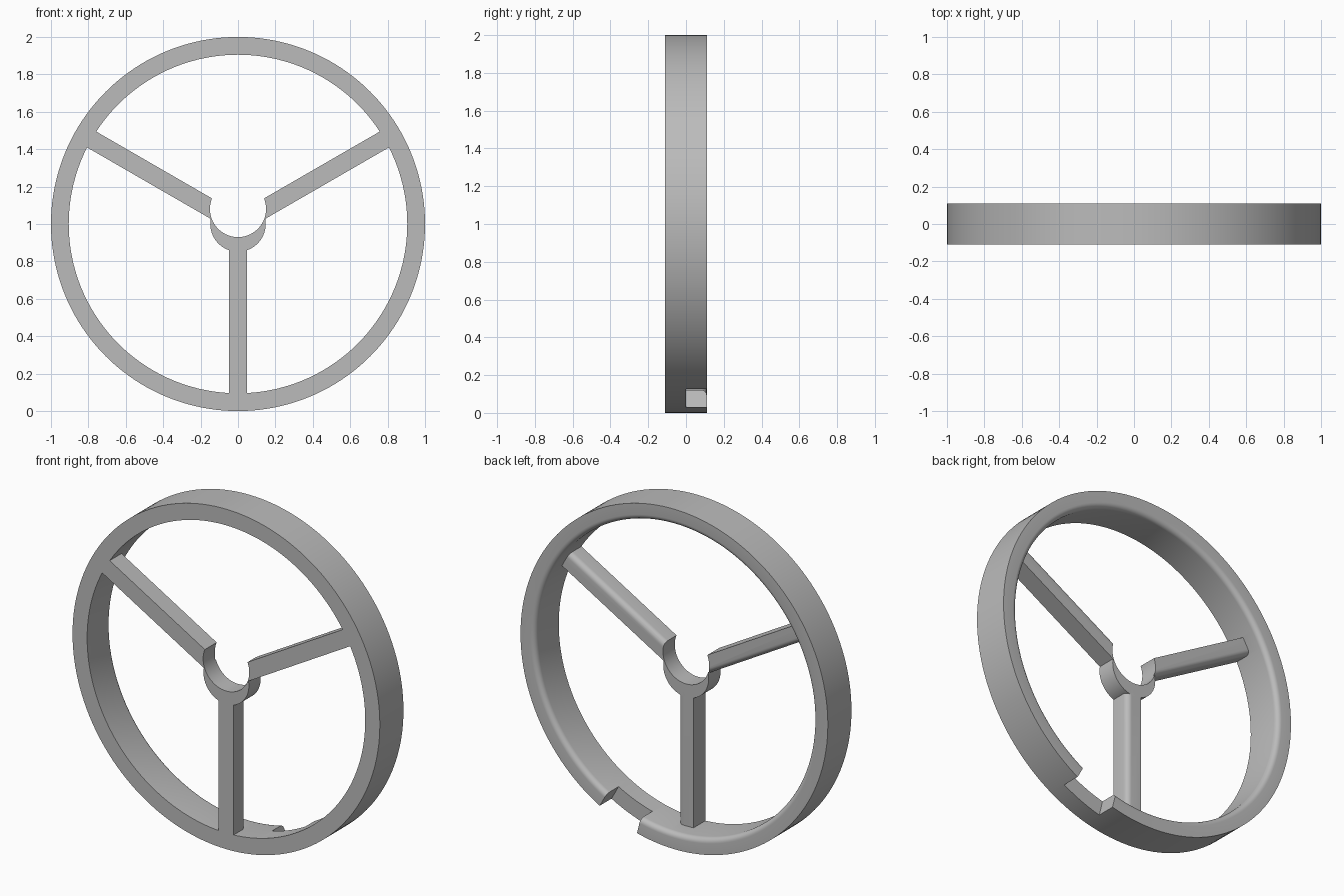
import bpy, bmesh
from math import sin, cos, pi, radians
from mathutils import Matrix, Vector

cube = bpy.data.objects.get("Cube")
if cube:
    bpy.data.objects.remove(cube, do_unlink=True)

FRONT, MID, BACK = -0.11, 0.0, 0.11
CENTRE = Vector((0, 0, 1))

grey = bpy.data.materials.new("plain grey")
grey.use_nodes = True
grey.diffuse_color = (0.5, 0.5, 0.5, 1)
grey.node_tree.nodes["Principled BSDF"].inputs["Base Color"].default_value = (0.5, 0.5, 0.5, 1)


def finish(name, bm):
    bmesh.ops.recalc_face_normals(bm, faces=bm.faces)
    mesh = bpy.data.meshes.new(name)
    bm.to_mesh(mesh)
    bm.free()
    mesh.materials.append(grey)
    obj = bpy.data.objects.new(name, mesh)
    bpy.context.collection.objects.link(obj)
    return obj


def fillet(cx, cy, r, start, steps=6):
    """Quarter-circle points, counter-clockwise from the start angle."""
    return [(cx + r * cos(start + pi / 2 * i / steps),
             cy + r * sin(start + pi / 2 * i / steps)) for i in range(steps + 1)]


def prism(name, points, offset, matrix):
    """Extrude a closed outline along an offset."""
    bm = bmesh.new()
    face = bm.faces.new([bm.verts.new(p) for p in points])
    out = bmesh.ops.extrude_face_region(bm, geom=[face])
    moved = [v for v in out["geom"] if isinstance(v, bmesh.types.BMVert)]
    bmesh.ops.translate(bm, verts=moved, vec=offset)
    bm.transform(matrix)
    return finish(name, bm)


def disc(name, radius, z, front, back, sides=96):
    points = [(radius * cos(2 * pi * i / sides), front, radius * sin(2 * pi * i / sides))
              for i in range(sides)]
    return prism(name, points, (0, back - front, 0), Matrix.Translation((0, 0, z)))


def combine(target, tool, operation):
    """Apply a boolean and discard the tool."""
    mod = target.modifiers.new("shape", "BOOLEAN")
    mod.operation, mod.object, mod.solver = operation, tool, "EXACT"
    graph = bpy.context.evaluated_depsgraph_get()
    mesh = bpy.data.meshes.new_from_object(target.evaluated_get(graph))
    target.modifiers.clear()
    target.data = mesh
    bpy.data.objects.remove(tool, do_unlink=True)


# Rim: turned profile with a rounded inner back edge
INNER, ROUND, SEGMENTS = 0.905, 0.03, 160
profile = [(INNER, FRONT), (1, FRONT), (1, BACK)]
profile += fillet(INNER + ROUND, BACK - ROUND, ROUND, pi / 2)
bm = bmesh.new()
rings = []
for i in range(SEGMENTS):
    a = 2 * pi * i / SEGMENTS
    rings.append([bm.verts.new((r * cos(a), y, 1 + r * sin(a))) for r, y in profile])
for i in range(SEGMENTS):
    a, b = rings[i], rings[(i + 1) % SEGMENTS]
    for j in range(len(profile)):
        k = (j + 1) % len(profile)
        bm.faces.new((a[j], a[k], b[k], b[j]))
wheel = finish("spoked_wheel", bm)

# Notch in the back half of the rim, left of the lower spoke
notch = [(r * sin(radians(t)), MID, -r * cos(radians(t)))
         for r, t in ((0.8, 14), (1.1, 14), (1.1, 29), (0.8, 29))]
combine(wheel, prism("notch", notch, (0, 0.2, 0), Matrix.Translation(CENTRE)), "DIFFERENCE")

# Hub with three spokes, each rounded along one back edge
hub = disc("hub", 0.148, 1, FRONT, MID)
HALF = 0.049
section = [(HALF, FRONT)] + fillet(HALF - ROUND, MID - ROUND, ROUND, 0)
section += [(-HALF, MID), (-HALF, FRONT)]
for angle in (30, 150, 270):
    spin = Matrix.Translation(CENTRE) @ Matrix.Rotation(-radians(angle), 4, "Y")
    spoke = prism("spoke", [(0, y, w) for w, y in section], (0.95, 0, 0), spin)
    combine(hub, spoke, "UNION")

# Open cradle cut into the hub, then everything joined
combine(hub, disc("cradle", 0.15, 1.08, -0.3, 0.3), "DIFFERENCE")
combine(wheel, hub, "UNION")

bpy.ops.object.select_all(action="DESELECT")
wheel.select_set(True)
bpy.context.view_layer.objects.active = wheel
bpy.ops.object.shade_smooth_by_angle(angle=radians(30))
